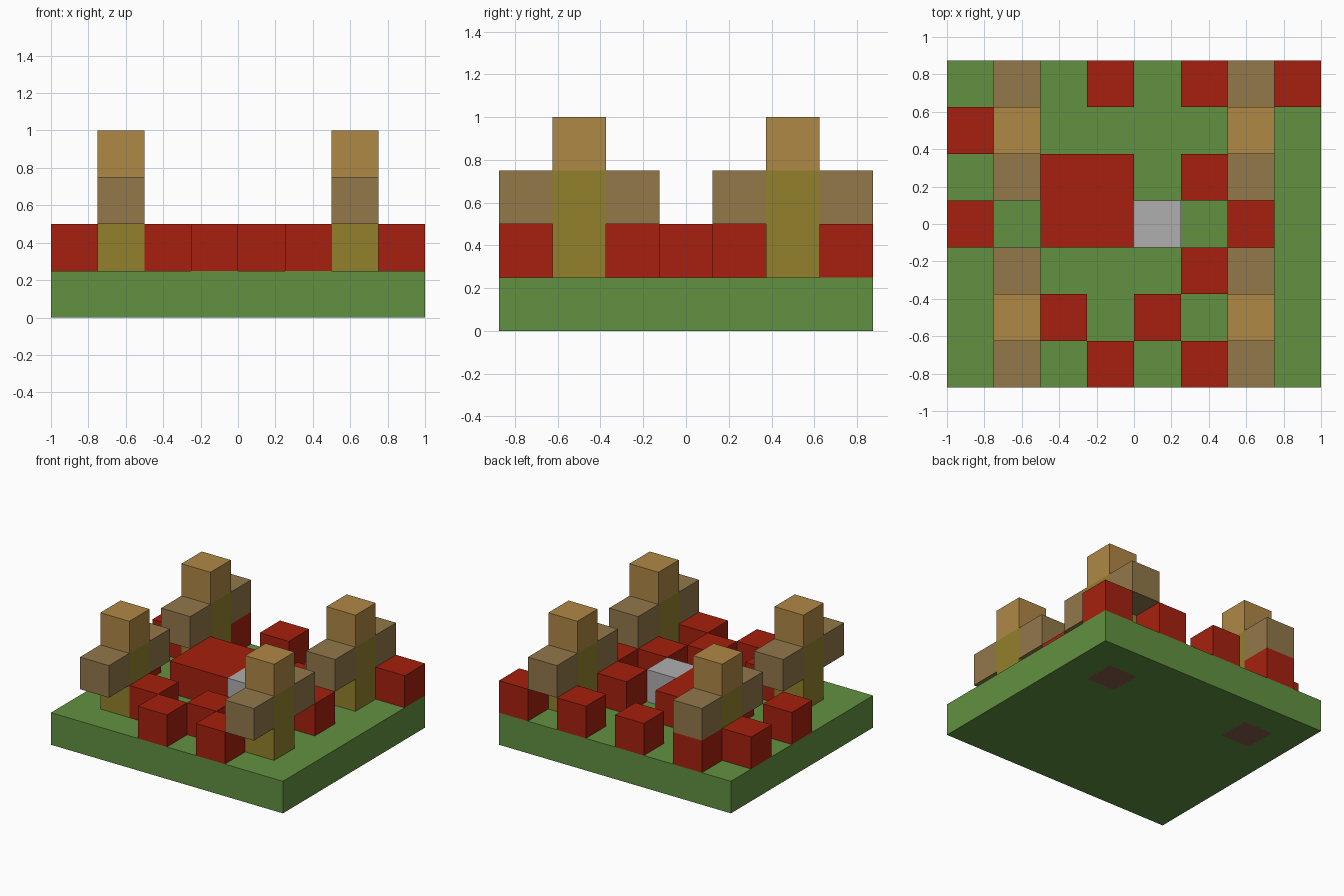
import bpy
import bmesh

cube = bpy.data.objects.get("Cube")
if cube:
    bpy.data.objects.remove(cube, do_unlink=True)

S = 0.25            # edge length of one block
COLS, ROWS = 8, 7


def make_material(name, rgb):
    lin = [((c / 255 + 0.055) / 1.055) ** 2.4 for c in rgb]
    m = bpy.data.materials.new(name)
    m.use_nodes = True
    m.diffuse_color = (*lin, 1)
    m.node_tree.nodes["Principled BSDF"].inputs["Base Color"].default_value = (*lin, 1)
    return m


green = make_material("grass green", (97, 145, 65))
red = make_material("red", (166, 32, 14))
olive = make_material("olive", (146, 128, 43))
tan = make_material("tan", (176, 136, 69))
taupe = make_material("taupe", (146, 120, 74))
grey = make_material("grey", (175, 175, 175))
brown = make_material("earth brown", (130, 91, 76))


def block(name, col, row, level, mat, size=(1, 1, 1)):
    """Box whose lowest corner sits at a grid cell, sized in blocks."""
    bm = bmesh.new()
    bmesh.ops.create_cube(bm, size=1)
    for v in bm.verts:
        v.co = [(c + 0.5) * n * S for c, n in zip(v.co, size)]
    mesh = bpy.data.meshes.new(name)
    bm.to_mesh(mesh)
    bm.free()
    mesh.materials.append(mat)
    ob = bpy.data.objects.new(name, mesh)
    ob.location = ((col - COLS / 2) * S, (row - ROWS / 2) * S, level * S)
    bpy.context.collection.objects.link(ob)
    return ob


TREES = [(c, r) for c in (1, 6) for r in (1, 5)]

# Ground slab, cut along the cell lines so the root cells underneath can be brown
ground = block("ground", 0, 0, 0, green, (COLS, ROWS, 1))
ground.data.materials.append(brown)
bm = bmesh.new()
bm.from_mesh(ground.data)
for axis, lines in ((0, (1, 2, 6, 7)), (1, (5, 6))):
    for n in lines:
        point, normal = [0, 0, 0], [0, 0, 0]
        point[axis], normal[axis] = n * S, 1
        bmesh.ops.bisect_plane(bm, geom=bm.verts[:] + bm.edges[:] + bm.faces[:],
                               plane_co=point, plane_no=normal)
for f in bm.faces:
    c = f.calc_center_median() / S
    if f.normal.z < -0.5 and (int(c.x), int(c.y)) in TREES and c.y > ROWS / 2:
        f.material_index = 1
bm.to_mesh(ground.data)
bm.free()

# Four trees: trunk, crown and a floating branch on the front and back
for c, r in TREES:
    block("tree_trunk", c, r, 1, olive, (1, 1, 2))
    block("tree_crown", c, r, 3, tan)
    for side in (-1, 1):
        block("tree_branch", c, r + side, 2, taupe)

# Scattered red blocks, listed by row from front to back
RED = ((3, 5), (2, 4), (5,), (0, 6), (5,), (0,), (1, 3, 5, 7))
for r, cols in enumerate(RED):
    for c in cols:
        block("red_block", c, r, 1, red)

# Large central block with the grey block beside it
block("large_red_block", 2, 3, 1, red, (2, 2, 1))
block("grey_block", 4, 3, 1, grey)
